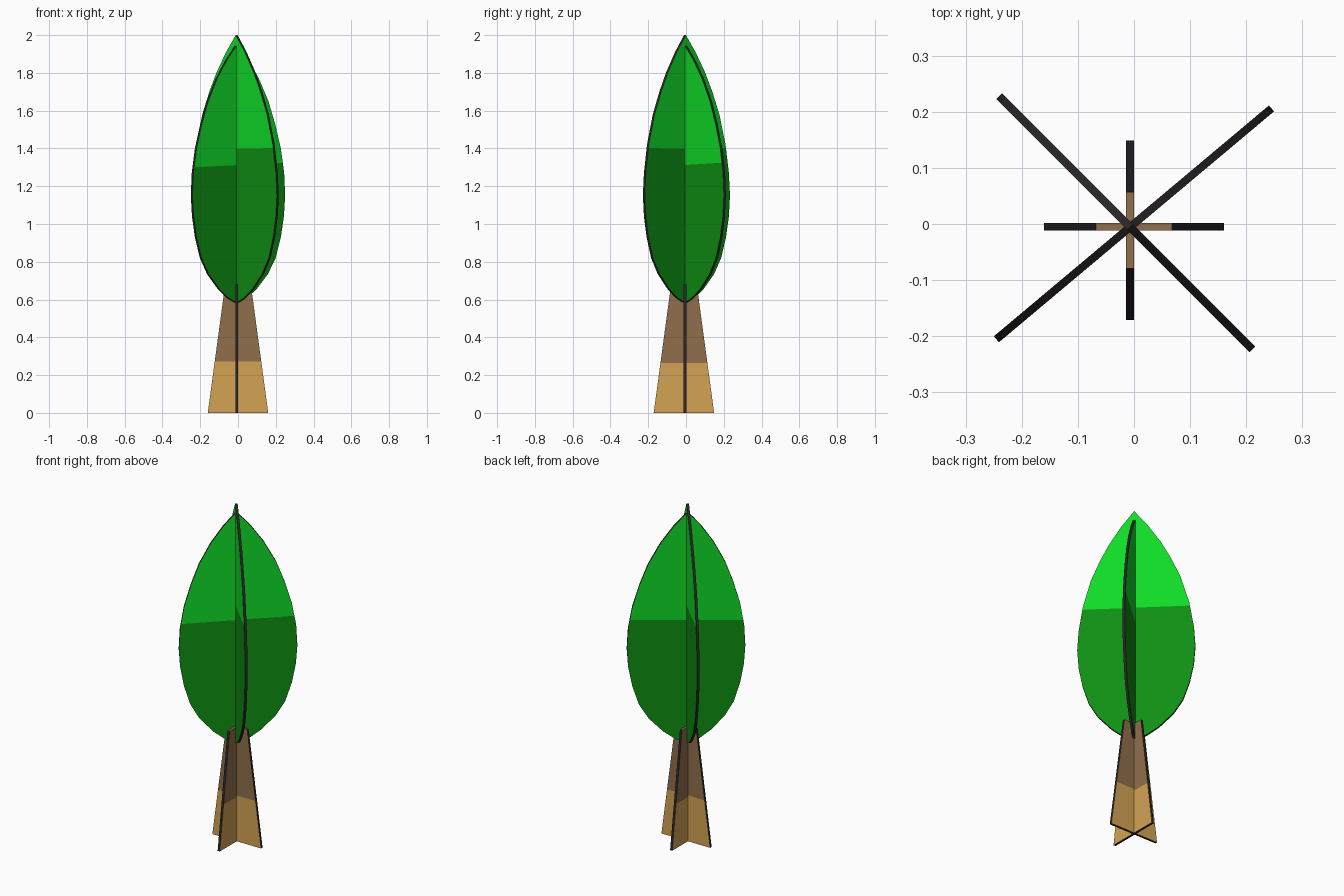
import bpy, bmesh, math
from mathutils import Vector, Matrix

if "Cube" in bpy.data.objects:
    bpy.data.objects.remove(bpy.data.objects["Cube"])


def material(name, rgb):
    lin = [(c / 255 / 12.92) if c < 11 else ((c / 255 + 0.055) / 1.055) ** 2.4 for c in rgb]
    m = bpy.data.materials.new(name)
    m.diffuse_color = (*lin, 1)
    m.use_nodes = True
    m.node_tree.nodes["Principled BSDF"].inputs["Base Color"].default_value = m.diffuse_color
    return m


LIGHT_GREEN = material("light_green", (16, 219, 40))
DARK_GREEN = material("dark_green", (15, 143, 19))
BROWN = material("brown", (144, 110, 75))
TAN = material("tan", (211, 163, 85))
EDGE = material("edge_black", (43, 37, 39))
THICK = 0.014


def slab(name, outline, angle, centre, split, slope, upper, lower, top_cap):
    """Upright board from a (u, z) outline, two-tone faces and dark rim."""
    bm = bmesh.new()
    face = bm.faces.new([bm.verts.new((u, -THICK / 2, z)) for u, z in outline])
    out = bmesh.ops.extrude_face_region(bm, geom=[face])
    bmesh.ops.translate(bm, vec=(0, THICK, 0),
                        verts=[g for g in out["geom"] if isinstance(g, bmesh.types.BMVert)])
    bmesh.ops.bisect_plane(bm, geom=bm.verts[:] + bm.edges[:] + bm.faces[:],
                           plane_co=(0, 0, split), plane_no=(-slope, 0, 1))
    bmesh.ops.recalc_face_normals(bm, faces=bm.faces)
    for f in bm.faces:
        c = f.calc_center_median()
        if abs(f.normal.y) > 0.9:
            f.material_index = 0 if c.z > split + slope * c.x else 1
        else:
            f.material_index = 0 if top_cap and f.normal.z > 0.9 else 2
    bm.transform(Matrix.Translation(Vector((*centre, 0))) @ Matrix.Rotation(angle, 4, "Z"))
    me = bpy.data.meshes.new(name)
    bm.to_mesh(me)
    bm.free()
    for m in (upper, lower, EDGE):
        me.materials.append(m)
    bpy.context.collection.objects.link(bpy.data.objects.new(name, me))


def leaf_outline(half, right, left):
    """Mirror a unit half profile (bottom to top) with slightly unequal halves."""
    return ([(u * right, z) for u, z in half]
            + [(-u * left, z) for u, z in reversed(half[1:-1])])


lower_half = [(0, 0.58), (0.21, 0.61), (0.40, 0.655), (0.64, 0.735), (0.80, 0.82),
              (0.91, 0.93), (0.975, 1.04), (1, 1.15)]

# Foliage boards
tall = lower_half + [(0.975, 1.27), (0.90, 1.42), (0.76, 1.58), (0.60, 1.70),
                     (0.44, 1.80), (0.22, 1.91), (0, 2.0)]
short = lower_half + [(0.98, 1.27), (0.91, 1.40), (0.79, 1.53), (0.65, 1.65),
                      (0.45, 1.77), (0.23, 1.87), (0.09, 1.92), (0, 1.95)]
AXIS = (-0.007, -0.0055)
slab("foliage_tall", leaf_outline(tall, 0.308, 0.330), math.radians(-45), AXIS,
     1.40, 0.005, LIGHT_GREEN, DARK_GREEN, False)
slab("foliage_short", leaf_outline(short, 0.329, 0.311), math.radians(40), AXIS,
     1.312, 0.04, LIGHT_GREEN, DARK_GREEN, False)

# Trunk boards
trunk = [(-0.16, 0), (0.16, 0), (0.068, 0.68), (-0.068, 0.68)]
slab("trunk_across", trunk, 0, (0, -0.005), 0.272, 0, BROWN, TAN, True)
slab("trunk_deep", trunk, math.pi / 2, (-0.007, -0.011), 0.263, 0, BROWN, TAN, True)
